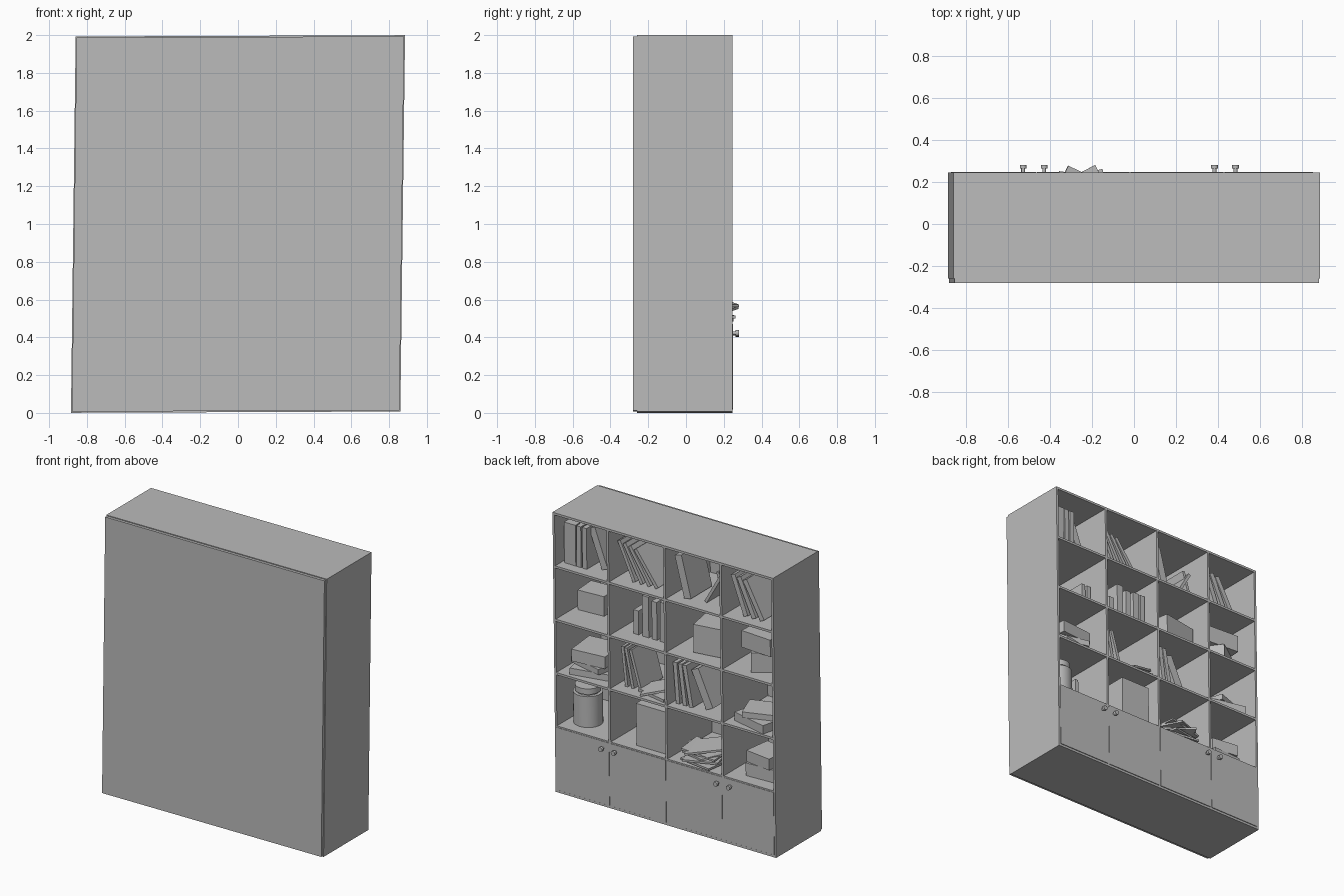
import bpy, bmesh
from math import radians, sin
from mathutils import Matrix, Vector

if "Cube" in bpy.data.objects:
    bpy.data.objects.remove(bpy.data.objects["Cube"])

grey = bpy.data.materials.new("plain_grey")
grey.use_nodes = True
COLOUR = (0.5, 0.5, 0.5, 1)
grey.diffuse_color = COLOUR
grey.node_tree.nodes["Principled BSDF"].inputs["Base Color"].default_value = COLOUR

# The whole case leans very slightly sideways
LEAN = Matrix(((1, 0, 0.0125, -0.0125), (0, 1, 0, 0), (0.004, 0, 1, 0), (0, 0, 0, 1)))


def finish(name, bm, matrix):
    bm.transform(LEAN @ matrix)
    mesh = bpy.data.meshes.new(name)
    bm.to_mesh(mesh)
    bm.free()
    mesh.materials.append(grey)
    ob = bpy.data.objects.new(name, mesh)
    bpy.context.collection.objects.link(ob)
    return ob


def block(name, centre, size, turn=0, lean=0, pitch=0):
    bm = bmesh.new()
    bmesh.ops.create_cube(bm, size=1)
    m = (Matrix.Translation(centre) @ Matrix.Rotation(radians(turn), 4, 'Z')
         @ Matrix.Rotation(radians(lean), 4, 'Y') @ Matrix.Rotation(radians(pitch), 4, 'X')
         @ Matrix.Diagonal((*size, 1)))
    return finish(name, bm, m)


def span(name, x, y, z):
    lo, hi = Vector((x[0], y[0], z[0])), Vector((x[1], y[1], z[1]))
    return block(name, (lo + hi) / 2, hi - lo)


def lathe(name, centre, radius, length, axis='Z', sides=32):
    bm = bmesh.new()
    bmesh.ops.create_cone(bm, cap_ends=True, segments=sides, radius1=radius,
                          radius2=radius, depth=length)
    spin = Matrix.Rotation(radians(90), 4, 'X') if axis == 'Y' else Matrix()
    ob = finish(name, bm, Matrix.Translation(centre) @ spin)
    bpy.ops.object.select_all(action='DESELECT')
    ob.select_set(True)
    bpy.context.view_layer.objects.active = ob
    bpy.ops.object.shade_smooth_by_angle()
    return ob


def book(name, x, floor, thick, height, lean=0, front=0.12, depth=0.24):
    """Standing book; x is the middle of its foot, positive lean tips it to +x."""
    a = radians(lean)
    up = Matrix.Rotation(a, 3, 'Y') @ Vector((0, 0, height / 2))
    lift = abs(sin(a)) * thick / 2
    block(name, Vector((x, front - depth / 2, floor + lift)) + up, (thick, depth, height), lean=lean)


def pile(name, x, y, floor, layers):
    """Stack of flat boxes, each layer (width, depth, height, turn)."""
    z = floor
    for i, (w, d, h, turn) in enumerate(layers):
        block(f"{name}_{i + 1}", (x, y, z + h / 2), (w, d, h), turn)
        z += h


# Cabinet carcass
W, BACK, FRONT, T = 0.872, -0.26, 0.245, 0.016
SHELVES = [0.47, 0.85, 1.23, 1.61]
DIVIDERS = [-0.455, -0.01, 0.438]
span("back_panel", (-W + 0.005, W - 0.005), (BACK - 0.02, BACK), (0.01, 1.99))
span("top_panel", (-W, W), (BACK, FRONT), (1.996 - T, 1.996))
span("bottom_panel", (-W, W), (BACK, FRONT), (0.004, 0.004 + T))
for s, side in ((-1, "right"), (1, "left")):
    block(f"{side}_side", (s * (W - T / 2), (BACK + FRONT) / 2, 1), (T, FRONT - BACK, 1.99))
for i, z in enumerate(SHELVES):
    span(f"shelf_{i + 1}", (-W + T, W - T), (BACK, FRONT), (z - T / 2, z + T / 2))
for i, x in enumerate(DIVIDERS):
    span(f"divider_{i + 1}", (x - T / 2, x + T / 2), (BACK, FRONT), (0.01, 1.99))

# Doors and knobs
edges = [-W + T / 2] + DIVIDERS + [W - T / 2]
for i in range(4):
    span(f"door_{i + 1}", (edges[i] + 0.005, edges[i + 1] - 0.005),
         (FRONT - 0.015, FRONT + 0.003), (0.022, SHELVES[0] - 0.002))
for i, x in enumerate((-0.52, -0.42, 0.39, 0.49)):
    lathe(f"knob_stem_{i + 1}", (x, 0.255, 0.42), 0.009, 0.03, 'Y', 16)
    lathe(f"knob_{i + 1}", (x, 0.272, 0.42), 0.016, 0.018, 'Y', 20)

R4, R3, R2, R1 = [z + T / 2 for z in SHELVES]

# Top row: upright and leaning books
for x, t in ((0.79, 0.09), (0.72, 0.035), (0.675, 0.035)):
    book("upright_book", x, R1, t, 0.29, 0, 0.17)
book("leaning_book", 0.55, R1, 0.05, 0.29, 20, 0.12)
for i in range(4):
    book("fanned_book", 0.29 - i * 0.06, R1, 0.025, 0.29, 24 + i * 4, 0.16)
book("thick_leaning_book", -0.14, R1, 0.055, 0.3, 14, 0.17)
book("tented_book", -0.26, R1, 0.02, 0.24, -30, 0.14)
book("tented_book", -0.41, R1, 0.02, 0.24, 16, 0.12)
for i in range(3):
    book("fanned_book", -0.6 - i * 0.065, R1, 0.035, 0.29, 20 + i * 4, 0.17)

# Second row: boxes and upright books
block("small_box", (0.73, -0.05, R2 + 0.07), (0.2, 0.17, 0.14), 4)
for x in (0.52, 0.475):
    book("upright_book", x, R2, 0.03, 0.2, 0, 0.1, 0.18)
for x, t, h in ((0.3, 0.04, 0.17), (0.225, 0.05, 0.29), (0.155, 0.04, 0.27), (0.085, 0.05, 0.28), (0.03, 0.035, 0.28)):
    book("upright_book", x, R2, t, h, 0, 0.13)
block("large_box", (-0.28, 0.01, R2 + 0.105), (0.27, 0.24, 0.2), 10)
pile("boxes", -0.67, 0.05, R2, [(0.19, 0.18, 0.14, 35), (0.24, 0.2, 0.12, -4)])

# Third row: flat piles and fallen books
pile("flat_books", 0.66, 0.06, R3, [(0.28, 0.26, 0.045, 12), (0.27, 0.22, 0.04, -14), (0.25, 0.24, 0.085, 6)])
for i, x in enumerate((0.36, 0.31, 0.25)):
    book("leaning_book", x, R3, 0.022, 0.28, 6 + i * 5, 0.16)
block("fallen_book", (0.13, 0.11, R3 + 0.045), (0.22, 0.2, 0.015), 18, 18)
block("fallen_book", (0.12, 0.1, R3 + 0.012), (0.24, 0.2, 0.02), -12)
block("back_box", (0.09, -0.14, R3 + 0.09), (0.14, 0.16, 0.18))
for i, x in enumerate((-0.06, -0.115, -0.165)):
    book("leaning_book", x, R3, 0.03, 0.29, 4 + i * 3, 0.18)
book("thick_leaning_book", -0.29, R3, 0.06, 0.28, 24, 0.15)
pile("flat_books", -0.67, 0.08, R3, [(0.28, 0.26, 0.06, -14), (0.24, 0.2, 0.04, 20)])

# Fourth row: jar, storage box, magazines and boxes
lathe("jar_body", (0.73, 0.07, R4 + 0.11), 0.097, 0.22)
lathe("jar_neck", (0.73, 0.07, R4 + 0.225), 0.075, 0.015)
lathe("jar_lid", (0.73, 0.07, R4 + 0.25), 0.085, 0.04)
book("upright_book", 0.52, R4, 0.025, 0.26, 0, 0.02)
block("storage_box", (0.15, 0.05, R4 + 0.15), (0.23, 0.28, 0.3))
for i, (turn, lean) in enumerate(((-8, 0), (14, 4), (-25, 8), (6, -7), (28, 10))):
    block(f"magazine_{i + 1}", (-0.24, 0.13, R4 + 0.015 + i * 0.024), (0.25, 0.21, 0.014), turn, lean)
pile("boxes", -0.68, 0.05, R4, [(0.22, 0.2, 0.09, 3), (0.2, 0.2, 0.08, -8)])
